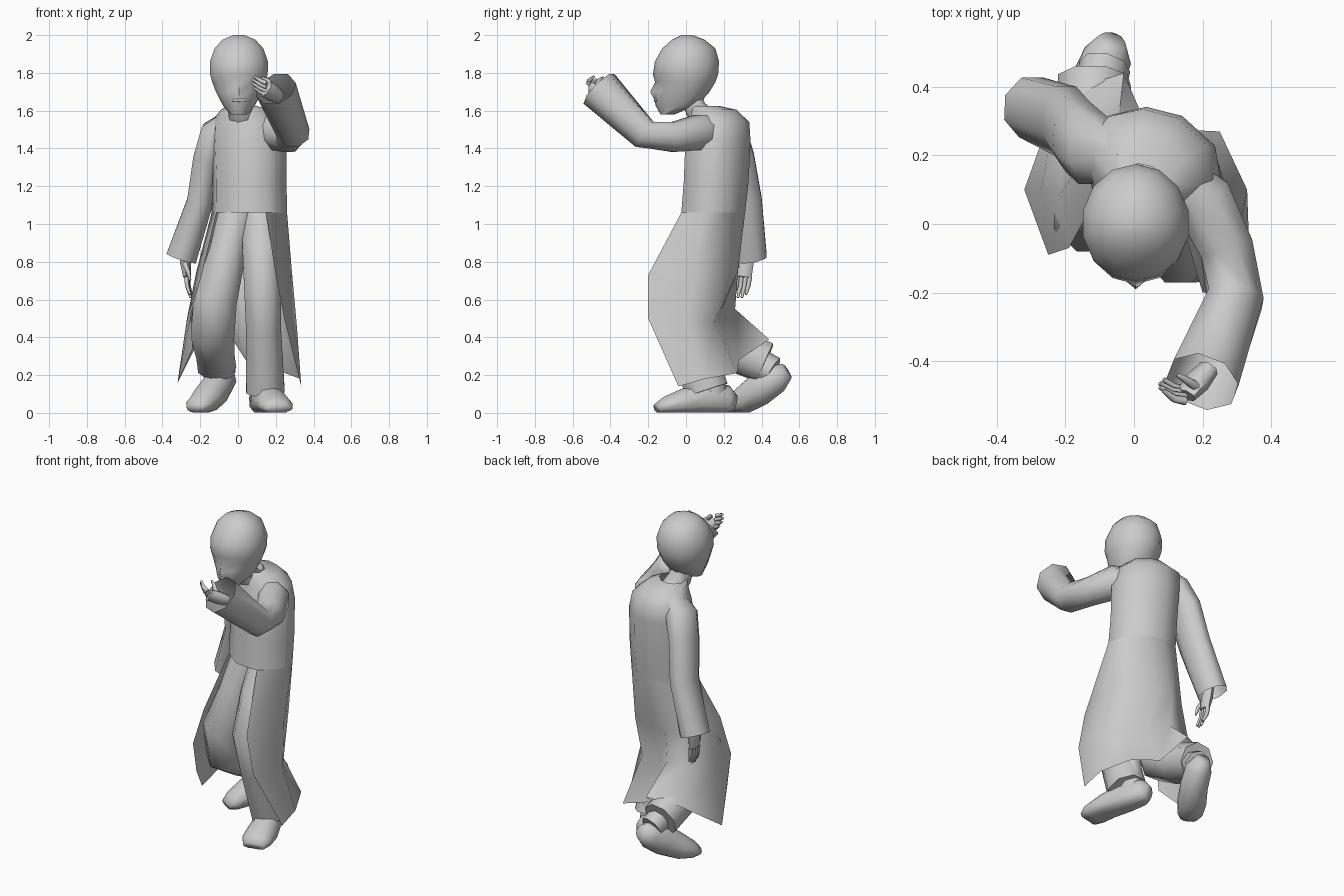
import bpy, bmesh
from math import sin, cos, pi, radians
from mathutils import Vector


def loft(name, rows, closed=True, cap=(False, False), angle=50):
    """Skin a list of equal-length point rows."""
    bm = bmesh.new()
    vs = [[bm.verts.new(p) for p in row] for row in rows]
    n = len(rows[0])
    for a, b in zip(vs, vs[1:]):
        for i in range(n if closed else n - 1):
            j = (i + 1) % n
            bm.faces.new((a[i], a[j], b[j], b[i]))
    if cap[0]:
        bm.faces.new(vs[0])
    if cap[1]:
        bm.faces.new(vs[-1])
    bmesh.ops.recalc_face_normals(bm, faces=bm.faces)
    me = bpy.data.meshes.new(name)
    bm.to_mesh(me)
    bm.free()
    for p in me.polygons:
        p.use_smooth = True
    me.set_sharp_from_angle(angle=radians(angle))
    ob = bpy.data.objects.new(name, me)
    bpy.context.collection.objects.link(ob)
    return ob


def tube(name, path, n=8, ref=(0, 1, 0), cap=(True, True), floor=None):
    """Path of (x, y, z, side radius, radius along ref)."""
    pts = [Vector(p[:3]) for p in path]
    rows = []
    for i, p in enumerate(path):
        t = (pts[min(i + 1, len(pts) - 1)] - pts[max(i - 1, 0)]).normalized()
        side = t.cross(Vector(ref)).normalized()
        up = side.cross(t)
        row = []
        for k in range(n):
            a = 2 * pi * (k + 0.5) / n
            v = pts[i] + side * p[3] * cos(a) + up * p[4] * sin(a)
            if floor is not None:
                v.z = max(v.z, floor)
            row.append(v)
        rows.append(row)
    return loft(name, rows, True, cap, 75)


# Head: half-ellipse rings with nose and eye sockets pulled from the front
rows = []
for z, yf, yb, w in [(1.58, -.135, -.06, .045), (1.625, -.16, .04, .085),
                     (1.66, -.168, .09, .105), (1.70, -.162, .125, .125),
                     (1.75, -.163, .155, .145), (1.79, -.175, .17, .156),
                     (1.86, -.165, .175, .158), (1.93, -.125, .155, .132),
                     (1.975, -.075, .1, .09), (2.0, -.025, .035, .03)]:
    row = []
    for k in range(14):
        a = 2 * pi * k / 14
        mid = 0.0 if yf < 0 < yb else (yf + yb) / 2
        c = cos(a)
        y = mid + c * ((yf - mid) if c > 0 else (mid - yb))
        if z == 1.70 and k == 0:
            y -= .028
        if z == 1.75 and k in (1, 13):
            y += .015
        row.append((.005 + w * sin(a), y, z))
    rows.append(row)
loft("head", rows, cap=(True, True), angle=60)
tube("neck", [(.03, .12, 1.53, .075, .075), (.01, .05, 1.61, .07, .06),
              (0, .03, 1.69, .07, .06)])
tube("mouth", [(-.03, -.15, 1.655, .006, .01), (.005, -.162, 1.655, .01, .01),
               (.04, -.15, 1.655, .006, .01)], 6)

# Upper coat: twisted torso, its columns continue into the skirt
columns = [radians(a) for a in (228, 185, 145, 112, 82, 45, 5, -48, -90)]
yaw = radians(-20)
rows = []
for cx, cy, z, rx, ry in [(.02, .10, 1.625, .085, .075), (.035, .145, 1.605, .13, .12),
                          (.045, .175, 1.54, .195, .155), (.055, .165, 1.44, .21, .172),
                          (.06, .155, 1.22, .205, .172), (.06, .14, 1.06, .208, .168)]:
    rows.append([(cx + rx * cos(a) * cos(yaw) - ry * sin(a) * sin(yaw),
                  cy + rx * cos(a) * sin(yaw) + ry * sin(a) * cos(yaw), z) for a in columns])
loft("coat_body", rows, cap=(False, True), angle=60)

# Coat skirt: open sheet from one front edge round the back to the other
skirt = [rows[-1][:8],
    [(-.19, -.07, .74), (-.22, .08, .75), (-.17, .22, .75), (-.05, .275, .75),
     (.05, .275, .75), (.2, .22, .75), (.285, .05, .75), (.2, -.2, .73)],
    [(-.25, -.09, .52), (-.27, .1, .5), (-.2, .24, .53), (-.05, .26, .55),
     (.05, .17, .5), (.2, .15, .48), (.31, 0, .48), (.245, -.2, .5)],
    [(-.24, -.07, .34), (-.32, .1, .16), (-.22, .38, .36), (-.03, .44, .39),
     (.04, .28, .28), (.25, .27, .21), (.33, .1, .18), (.335, -.04, .14)]]
loft("coat_skirt", skirt, closed=False, angle=65)

# Sleeves, open at the cuffs
tube("raised_sleeve", [(.09, .17, 1.5, .07, .07), (.2, .07, 1.485, .095, .1),
                       (.27, -.07, 1.46, .085, .085), (.295, -.22, 1.475, .088, .085),
                       (.2, -.46, 1.715, .11, .115)], 8, (0, 0, 1), (True, False))
tube("hanging_sleeve", [(-.02, .18, 1.575, .05, .07), (-.12, .215, 1.48, .085, .11),
                        (-.165, .255, 1.35, .077, .115), (-.2, .3, 1.12, .075, .11),
                        (-.3, .34, .82, .088, .095)], 8, (0, 1, 0), (True, False))

# Trousers
tube("front_trouser_leg", [(.12, .14, 1.07, .11, .12), (.125, .04, .87, .11, .13),
                           (.13, -.06, .66, .105, .12), (.135, .0, .45, .1, .12),
                           (.145, .11, .12, .11, .125)], 8)
tube("back_trouser_leg", [(0, .14, 1.07, .11, .12), (-.055, .09, .85, .105, .13),
                          (-.12, .03, .6, .125, .12), (-.135, .08, .43, .125, .125),
                          (-.125, .24, .34, .11, .12), (-.115, .42, .265, .11, .115)], 8)

# Shoes and ankles
tube("front_shoe", [(.11, .26, .05, .035, .045), (.12, .22, .06, .065, .085),
                    (.145, .1, .07, .075, .1), (.185, -.02, .05, .09, .075),
                    (.205, -.11, .035, .09, .05), (.215, -.155, .02, .065, .03)],
     10, (0, 0, 1), floor=.003)
tube("front_ankle", [(.14, .12, .3, .07, .08), (.135, .14, .06, .07, .085)])
tube("back_shoe", [(-.065, .535, .22, .04, .045), (-.08, .48, .185, .075, .08),
                   (-.12, .39, .125, .08, .09), (-.17, .31, .07, .085, .075),
                   (-.21, .245, .04, .075, .05), (-.23, .21, .025, .05, .025)],
     10, (0, 0, 1), floor=.003)
tube("back_ankle", [(-.115, .32, .3, .07, .08), (-.085, .46, .22, .075, .08)])


def hand(name, wrist, knuckle, across, reach, curl, palm):
    """Flat palm, four curled fingers and a thumb."""
    w, k, ac, re, cu = map(Vector, (wrist, knuckle, across, reach, curl))
    wide = ac.length
    ref = ac.normalized()
    m = (w + k) / 2
    tube(name + "_palm", [(*w, .028, .035), (*m, palm, wide * .5), (*k, palm * .7, wide * .5)], 6, ref)
    for i in range(4):
        b = k + ac * (i - 1.5) * .25
        f = .85 + .15 * (i in (1, 2))
        mid, tip = b + re * .5 * f + cu * .2, b + re * f + cu
        tube(f"{name}_finger_{i + 1}", [(*b, .014, .014), (*mid, .012, .013), (*tip, .007, .007)], 5, ref)
    b = m + ac * .4
    tube(name + "_thumb", [(*b, .016, .016), (*(b + re * .4 + ac * .2 + cu), .012, .012),
                           (*(b + re * .8 + ac * .15 + cu * 1.5), .006, .006)], 5, ref)


# Hands
hand("raised_hand", (.22, -.42, 1.67), (.15, -.5, 1.715), (0, -.045, .08),
     (-.075, .0, .03), (0, .03, .01), .035)
hand("hanging_hand", (-.285, .325, .86), (-.27, .305, .72), (-.01, -.085, 0),
     (0, -.01, -.11), (.02, -.01, 0), .03)
